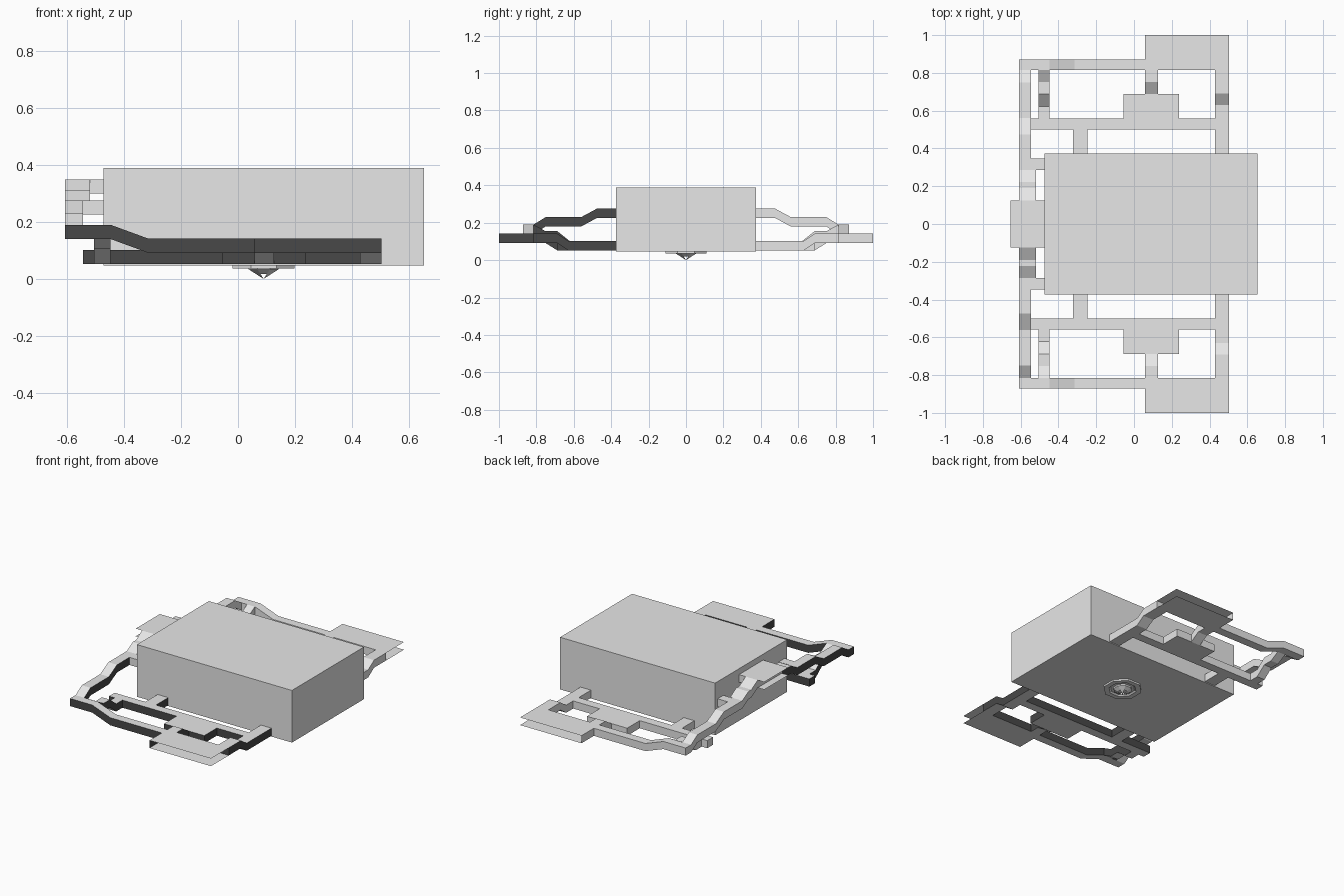
import bpy, bmesh, math

if "Cube" in bpy.data.objects:
    bpy.data.objects.remove(bpy.data.objects["Cube"])

def material(name, v):
    m = bpy.data.materials.new(name)
    m.diffuse_color = (v, v, v, 1)
    m.use_nodes = True
    m.node_tree.nodes["Principled BSDF"].inputs["Base Color"].default_value = m.diffuse_color
    return m

LIGHT = material("light_grey", 0.8)
DARK = material("charcoal", 0.065)
T = 0.05  # thickness of every frame member

def finish(name, bm):
    me = bpy.data.meshes.new(name)
    bm.to_mesh(me)
    bm.free()
    me.materials.append(LIGHT)
    me.materials.append(DARK)
    ob = bpy.data.objects.new(name, me)
    bpy.context.collection.objects.link(ob)
    return ob

def strip(name, axis, lo, hi, path, walls="lhse", dark=False, side=1):
    """Bar running along an axis, lo..hi wide; path = (position, bottom z).
    walls: l = low side, h = high side, s = start cap, e = end cap.
    side = -1 mirrors it across y; dark colours its vertical walls."""
    bm = bmesh.new()
    rings = []
    for s, z in path:
        ring = []
        for w, dz in ((lo, 0), (hi, 0), (hi, T), (lo, T)):
            x, y = (s, w) if axis == "x" else (w, s)
            ring.append(bm.verts.new((x, y * side, z + dz)))
        rings.append(ring)

    def face(vs, wall):
        f = bm.faces.new(vs)
        f.material_index = 1 if wall and dark else 0

    for a, b in zip(rings, rings[1:]):
        for i, key in enumerate(("bottom", "h", "top", "l")):
            if len(key) > 1 or key in walls:
                j = (i + 1) % 4
                face((a[i], b[i], b[j], a[j]), len(key) == 1)
    if "s" in walls:
        face(rings[0], True)
    if "e" in walls:
        face(rings[-1][::-1], True)
    # rings turn clockwise for one axis and for one mirror side
    if (axis == "y") == (side > 0):
        bmesh.ops.reverse_faces(bm, faces=bm.faces)
    for f in bm.faces:   # open shells: keep top and bottom facing out
        f.normal_update()
    tops = [f for f in bm.faces if all(v in {r[k] for r in rings for k in (2, 3)} for v in f.verts)]
    if tops and tops[0].normal.z < 0:
        bmesh.ops.reverse_faces(bm, faces=bm.faces)
    return finish(name, bm)

# main body
bm = bmesh.new()
bmesh.ops.create_cube(bm, size=1)
for v in bm.verts:
    v.co = (0.09 + v.co.x * 1.125, v.co.y * 0.746, 0.218 + v.co.z * 0.342)
finish("main_body", bm)

# mirrored side frames
for side, tag in ((1, "back"), (-1, "front")):
    d = side < 0
    def bar(name, axis, lo, hi, path, walls="lhse"):
        strip(f"{tag}_{name}", axis, lo, hi, path, walls, d, side)

    # inner low rail with its pad and the arm to the body
    bar("inner_rail", "x", 0.5, 0.558, [(-0.545, 0.052), (0.43, 0.052)])
    bar("inner_pad", "y", -0.055, 0.237, [(0.558, 0.052), (0.688, 0.052)], "lhe")
    bar("body_arm", "y", -0.322, -0.245, [(0.373, 0.052), (0.5, 0.052)], "lh")
    # stepped cross members
    bar("side_arm", "y", 0.428, 0.504,
        [(0.373, 0.052), (0.63, 0.052), (0.69, 0.092), (0.815, 0.092)], "lh")
    bar("middle_strut", "y", 0.058, 0.126,
        [(0.688, 0.052), (0.752, 0.092), (0.815, 0.092)], "lh")
    bar("end_strut", "y", -0.505, -0.448,
        [(0.558, 0.052), (0.622, 0.052), (0.688, 0.105), (0.752, 0.105), (0.815, 0.14)], "lh")
    # outer rail, dropping to the open-edged landing plate
    bar("outer_rail", "x", 0.815, 0.872,
        [(-0.608, 0.14), (-0.447, 0.14), (-0.316, 0.092), (0.058, 0.092)])
    bar("landing_plate", "y", 0.058, 0.504, [(0.815, 0.092), (1.0, 0.092)], "ls")
    # high rail climbing to the end bracket
    bar("high_rail", "y", -0.608, -0.545,
        [(0.815, 0.14), (0.75, 0.18), (0.56, 0.18), (0.475, 0.226), (0.285, 0.226)], "lh")
    bar("bracket_ramp", "y", -0.608, -0.52,
        [(0.285, 0.226), (0.222, 0.262), (0.19, 0.262), (0.125, 0.3)], "lh")
    strip(f"{tag}_rail_tab", "x", 0.287, 0.347, [(-0.545, 0.226), (-0.47, 0.226)],
          "lh", False, side)

# end bracket: boxed inner part and open-edged outer lip
strip("end_bracket", "x", -0.125, 0.125, [(-0.608, 0.3), (-0.47, 0.3)])
strip("end_bracket_lip", "x", -0.125, 0.125, [(-0.655, 0.3), (-0.608, 0.3)], "")

# round base under the body
def ring(bm, r, z):
    return [bm.verts.new((0.09 + r * math.cos(math.radians(22.5 + 45 * i)),
                          r * math.sin(math.radians(22.5 + 45 * i)), z)) for i in range(8)]

bm = bmesh.new()
levels = [ring(bm, r, z) for r, z in
          ((0.118, 0.048), (0.118, 0.036), (0.085, 0.036), (0.075, 0.044), (0.0575, 0.044), (0.0575, 0.034))]
for a, b in zip(levels, levels[1:]):
    for i in range(8):
        j = (i + 1) % 8
        bm.faces.new((a[j], a[i], b[i], b[j]))
finish("base_ring", bm)

# pointed tip, alternate sides open near the point
bm = bmesh.new()
upper, lower = ring(bm, 0.0575, 0.034), ring(bm, 0.03, 0.018)
tip = bm.verts.new((0.09, 0, 0))
for i in range(8):
    j = (i + 1) % 8
    bm.faces.new((upper[j], upper[i], lower[i], lower[j]))
    if i % 2 == 0:
        # solid sides are those on the diagonals
        bm.faces.new((lower[j], lower[i], tip))
finish("base_tip", bm)
